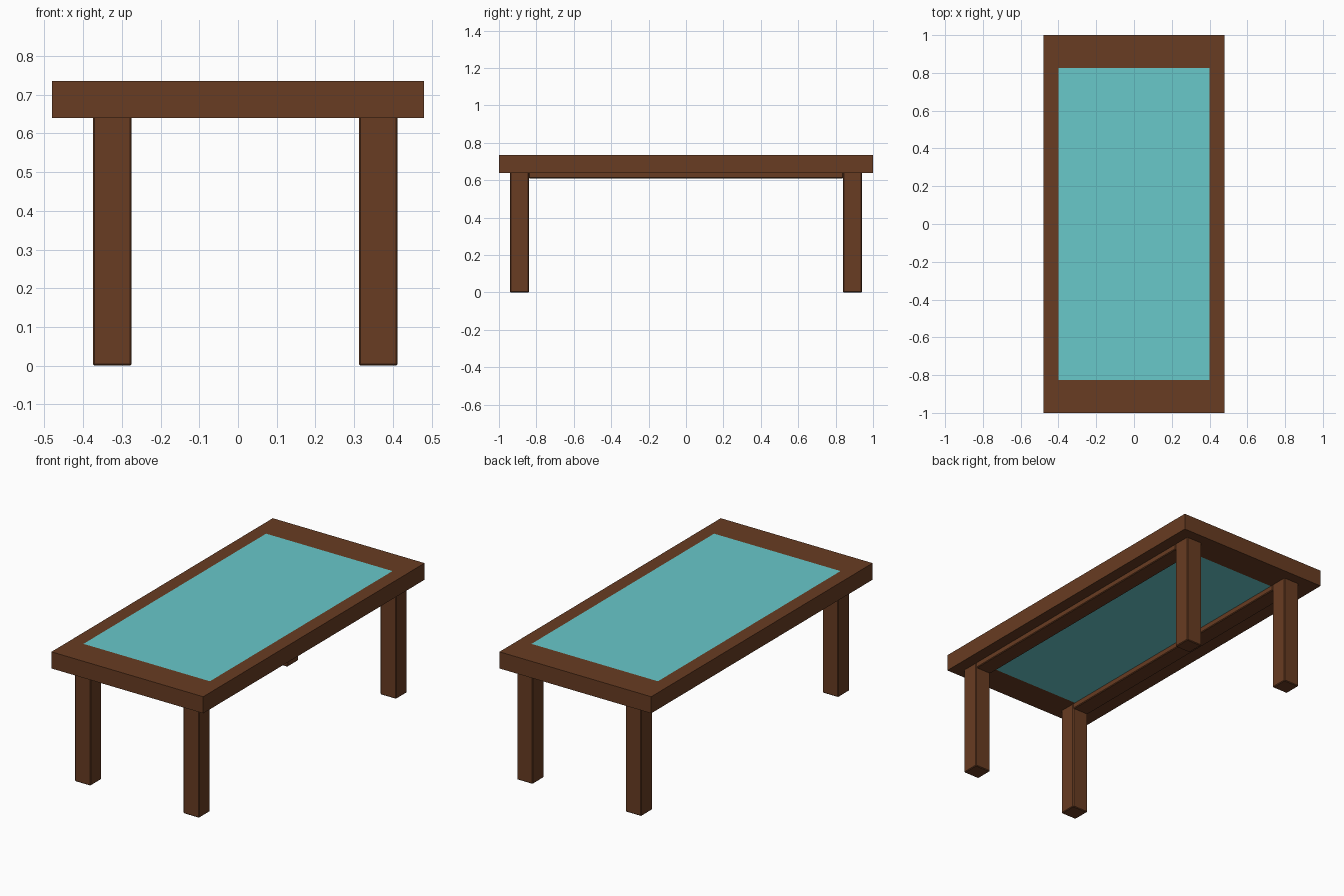
import bpy, bmesh

cube = bpy.data.objects.get("Cube")
if cube:
    bpy.data.objects.remove(cube, do_unlink=True)


def material(name, color):
    mat = bpy.data.materials.new(name)
    mat.use_nodes = True
    mat.diffuse_color = color
    mat.node_tree.nodes["Principled BSDF"].inputs["Base Color"].default_value = color
    return mat


wood = material("brown_wood", (0.138, 0.045, 0.016, 1))
glass = material("teal_glass", (0.138, 0.578, 0.591, 1))


def add_object(name, bm, mat):
    bmesh.ops.recalc_face_normals(bm, faces=bm.faces)
    mesh = bpy.data.meshes.new(name)
    bm.to_mesh(mesh)
    bm.free()
    mesh.materials.append(mat)
    obj = bpy.data.objects.new(name, mesh)
    bpy.context.collection.objects.link(obj)
    return obj


def box(name, low, high, mat, bevel=0):
    bm = bmesh.new()
    bmesh.ops.create_cube(bm, size=1)
    for v in bm.verts:
        v.co = [l + (c + 0.5) * (h - l) for c, l, h in zip(v.co, low, high)]
    obj = add_object(name, bm, mat)
    if bevel:
        mod = obj.modifiers.new("edge_bevel", "BEVEL")
        mod.width = bevel
        mod.segments = 1
    return obj


TOP, UNDER, RAIL_UNDER = 0.735, 0.64, 0.61
HALF_X, HALF_Y = 0.48, 1.0
OPEN_X, OPEN_Y = 0.40, 0.825
LEG_IN, LEG_OUT = 0.84, 0.94

# Tabletop frame: a rectangular cross-section joined around the opening
bm = bmesh.new()
corners = []
for sx, sy in ((-1, -1), (1, -1), (1, 1), (-1, 1)):
    section = ((HALF_X, HALF_Y, UNDER), (HALF_X, HALF_Y, TOP),
               (OPEN_X, OPEN_Y, TOP), (OPEN_X, OPEN_Y, UNDER))
    corners.append([bm.verts.new((sx * x, sy * y, z)) for x, y, z in section])
for i in range(4):
    a, b = corners[i], corners[(i + 1) % 4]
    for j in range(4):
        k = (j + 1) % 4
        bm.faces.new((a[j], b[j], b[k], a[k]))
add_object("tabletop_frame", bm, wood)

# Glass panel flush with the frame
box("glass_panel", (-OPEN_X, -OPEN_Y, UNDER), (OPEN_X, OPEN_Y, TOP), glass)

# Legs and the long rails between them
for side, x0, x1 in (("right", -0.375, -0.275), ("left", 0.312, 0.412)):
    for end, y0, y1 in (("front", -LEG_OUT, -LEG_IN), ("back", LEG_IN, LEG_OUT)):
        box(f"{end}_{side}_leg", (x0, y0, 0), (x1, y1, UNDER + 0.01), wood, 0.004)
    box(f"{side}_rail", (x0, -LEG_IN, RAIL_UNDER), (x1, LEG_IN, UNDER + 0.01), wood, 0.004)
